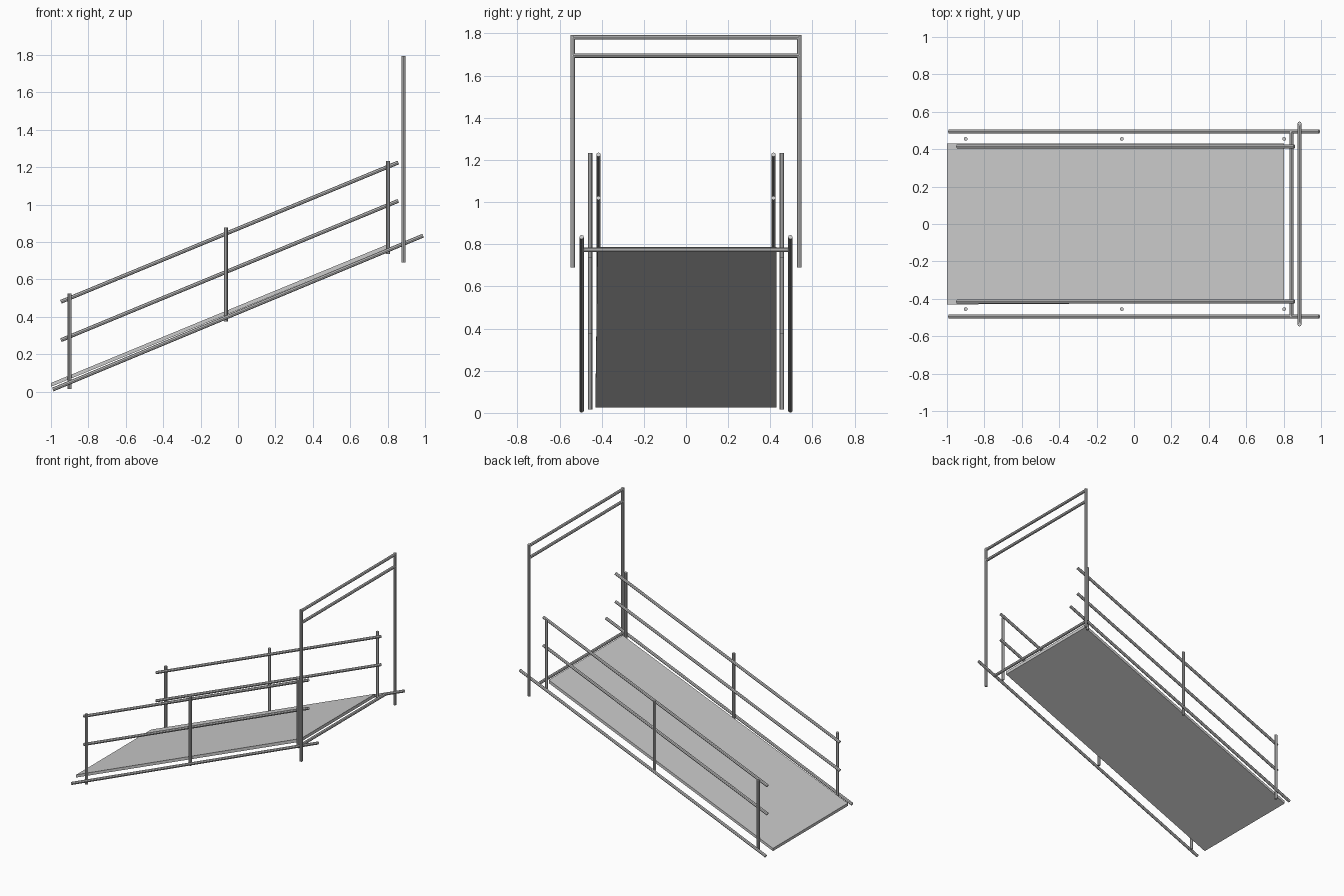
import bpy, bmesh
from mathutils import Vector

if "Cube" in bpy.data.objects:
    bpy.data.objects.remove(bpy.data.objects["Cube"])

R = 0.0105  # tube radius


def tube(name, a, b, r=R, sides=8):
    a, b = Vector(a), Vector(b)
    d = b - a
    bpy.ops.mesh.primitive_cylinder_add(vertices=sides, radius=r, depth=d.length,
                                        location=(a + b) / 2)
    o = bpy.context.object
    o.name = name
    o.rotation_euler = d.to_track_quat('Z', 'Y').to_euler()
    bpy.ops.object.shade_smooth_by_angle()
    return o


# Sloped deck: thin side profile extruded across the width
prof = [(-1.0, 0.026), (0.802, 0.765), (0.802, 0.788), (-1.0, 0.046)]
bm = bmesh.new()
face = bm.faces.new([bm.verts.new((x, -0.43 if x < 0 else -0.42, z)) for x, z in prof])
new = bmesh.ops.extrude_face_region(bm, geom=[face])['geom']
for v in new:
    if isinstance(v, bmesh.types.BMVert):
        v.co.y = 0.43
bmesh.ops.recalc_face_normals(bm, faces=bm.faces)
mesh = bpy.data.meshes.new("deck")
bm.to_mesh(mesh)
bm.free()
bpy.context.collection.objects.link(bpy.data.objects.new("deck", mesh))

for s, side in ((-1, "front"), (1, "back")):
    # Long stringer beside the deck
    tube(f"stringer_{side}", (-0.99, s * 0.495, 0.011), (0.99, s * 0.495, 0.834))
    # Sloped handrails
    for name, z in (("top_rail", 0.48), ("middle_rail", 0.275)):
        tube(f"{name}_{side}", (-0.947, s * 0.415, z), (0.857, s * 0.415, z + 0.745))
    # Upright railing posts
    for i, (x, z0, z1) in enumerate(((-0.9, 0.015, 0.525), (-0.065, 0.375, 0.878),
                                     (0.803, 0.735, 1.232))):
        tube(f"railing_post_{side}_{i + 1}", (x, s * 0.455, z0), (x, s * 0.455, z1))
    # Tall gate frame upright
    tube(f"gate_post_{side}", (0.885, s * 0.537, 0.69), (0.885, s * 0.537, 1.793))

# Cross bars of the gate frame and at the top of the deck
for name, x, w, z in (("gate_top_bar", 0.885, 0.537, 1.782),
                      ("gate_lower_bar", 0.885, 0.537, 1.695),
                      ("deck_cross_bar", 0.842, 0.495, 0.773)):
    tube(name, (x, -w, z), (x, w, z))
